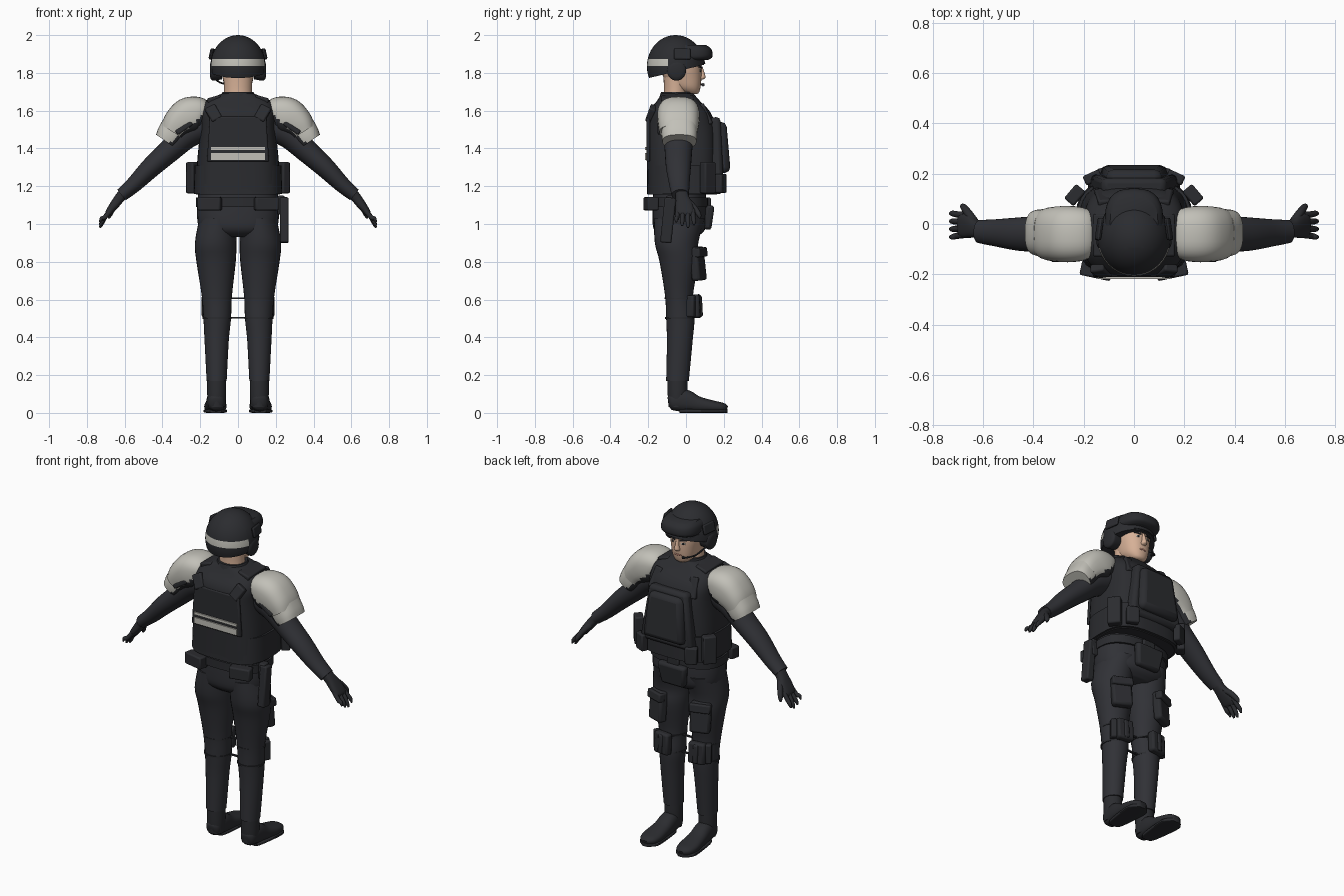
import bpy, bmesh, math
from mathutils import Vector, Matrix

if "Cube" in bpy.data.objects:
    bpy.data.objects.remove(bpy.data.objects["Cube"])


def material(name, rgb):
    m = bpy.data.materials.new(name)
    m.use_nodes = True
    m.diffuse_color = (*rgb, 1)
    bsdf = next(n for n in m.node_tree.nodes if n.type == 'BSDF_PRINCIPLED')
    bsdf.inputs["Base Color"].default_value = (*rgb, 1)
    return m


CLOTH = material("charcoal cloth", (0.030, 0.031, 0.037))
ARMOUR = material("black armour", (0.024, 0.025, 0.029))
GREY = material("light grey", (0.54, 0.53, 0.48))
SKIN = material("skin", (0.68, 0.44, 0.31))
LIP = material("lips", (0.42, 0.20, 0.15))


def finish(name, bm, mats, mirror=False, bevel=0, angle=40):
    bmesh.ops.recalc_face_normals(bm, faces=bm.faces)
    me = bpy.data.meshes.new(name)
    for f in bm.faces:
        f.smooth = True
    bm.to_mesh(me)
    bm.free()
    me.set_sharp_from_angle(angle=math.radians(angle))
    for m in mats if isinstance(mats, list) else [mats]:
        me.materials.append(m)
    ob = bpy.data.objects.new(name, me)
    bpy.context.collection.objects.link(ob)
    if bevel:
        b = ob.modifiers.new("bevel", 'BEVEL')
        b.width, b.segments = bevel, 2
    if mirror:
        ob.modifiers.new("mirror", 'MIRROR')
    return ob


def blend(rings, steps):
    # Catmull-Rom interpolation between the given rings
    out, n = [], len(rings)
    for i in range(n - 1):
        p = [rings[max(0, min(n - 1, i + k))] for k in (-1, 0, 1, 2)]
        for s in range(steps):
            t = s / steps
            out.append([0.5 * (2 * b + (c - a) * t + (2 * a - 5 * b + 4 * c - d) * t * t
                               + (3 * b - a - 3 * c + d) * t ** 3) for a, b, c, d in zip(*p)])
    return out + [list(rings[-1])]


def loft(name, rings, mats, side=(0, 1, 0), flat=False, power=2, segs=28, steps=4,
         mirror=False, rule=None):
    """Rings are (x, y, z, radius along side, radius across)."""
    rings = blend(rings, steps) if steps > 1 else rings
    bm, loops = bmesh.new(), []
    for i, r in enumerate(rings):
        a, b = rings[max(0, i - 1)], rings[min(len(rings) - 1, i + 1)]
        t = Vector((0, 0, 1)) if flat else (Vector(b[:3]) - Vector(a[:3])).normalized()
        u = Vector(side)
        u = (u - t * u.dot(t)).normalized()
        v = t.cross(u)
        loop = []
        for k in range(segs):
            c, s = math.cos(2 * math.pi * k / segs), math.sin(2 * math.pi * k / segs)
            c, s = (math.copysign(abs(w) ** (2 / power), w) for w in (c, s))
            loop.append(bm.verts.new(Vector(r[:3]) + u * c * r[3] + v * s * r[4]))
        loops.append(loop)
    for p, q in zip(loops, loops[1:]):
        for k in range(segs):
            j = (k + 1) % segs
            bm.faces.new((p[k], p[j], q[j], q[k]))
    bm.faces.new(loops[0])
    bm.faces.new(loops[-1])
    if rule:
        for f in bm.faces:
            f.material_index = rule(f.calc_center_median())
    return finish(name, bm, mats, mirror)


def box(name, loc, size, mat, rot=(0, 0, 0), taper=1, bevel=0.008, mirror=False):
    bm = bmesh.new()
    bmesh.ops.create_cube(bm, size=1)
    m = Matrix.Translation(loc)
    for ang, axis in zip(rot, "XYZ"):
        m = m @ Matrix.Rotation(math.radians(ang), 4, axis)
    for v in bm.verts:
        if v.co.z > 0:
            v.co.x *= taper
        v.co = m @ Vector(a * b for a, b in zip(v.co, size))
    return finish(name, bm, mat, mirror, bevel)


# Legs, pelvis and belt
loft("legs", [(.105, -.035, 1.03, .135, .1), (.118, -.05, .9, .115, .11), (.116, -.037, .8, .103, .104),
              (.112, -.037, .62, .074, .08), (.11, -.03, .5, .075, .073), (.113, -.033, .38, .068, .064),
              (.113, -.045, .17, .06, .053)], CLOTH, flat=True, mirror=True)
loft("pelvis", [(0, -.035, .93, .09, .13), (0, -.035, .97, .135, .2), (0, -.035, 1.05, .143, .217),
                (0, -.035, 1.17, .14, .21)], CLOTH, flat=True, power=2.4)
loft("belt", [(0, -.035, 1.09, .152, .222), (0, -.035, 1.14, .152, .222)], ARMOUR, flat=True, power=2.6, steps=1)
box("belt_pouches", (.15, -.185, 1.107), (.125, .06, .07), ARMOUR, rot=(0, 0, 12), mirror=True)
box("belt_buckle", (0, .122, 1.115), (.08, .02, .05), ARMOUR)
box("groin_pouch", (0, .12, 1.035), (.15, .045, .13), ARMOUR, rot=(-8, 0, 0), taper=1.25, bevel=.015)
box("holster", (.245, -.095, 1.02), (.045, .06, .24), ARMOUR, rot=(-6, 0, 0))
box("holster_hanger", (.228, -.08, 1.1), (.04, .05, .1), ARMOUR)

# Boots
loft("boot_shafts", [(.113, -.047, .03, .045, .045), (.113, -.045, .1, .052, .05), (.113, -.045, .185, .052, .05)],
     ARMOUR, flat=True, mirror=True)
loft("boots", [(.115, -.093, .055, .02, .025), (.115, -.075, .058, .042, .045), (.115, -.01, .065, .05, .06),
               (.117, .06, .046, .053, .043), (.12, .14, .034, .059, .032), (.12, .195, .028, .048, .025),
               (.12, .218, .022, .02, .014)], ARMOUR, side=(1, 0, 0), power=2.4, mirror=True)
loft("soles", [(.118, -.035, .01, .03, .01), (.118, 0, .01, .045, .01), (.12, .14, .01, .062, .01),
               (.12, .19, .01, .054, .01), (.12, .22, .01, .02, .01)], ARMOUR, side=(1, 0, 0), power=5, mirror=True)

# Thigh pouches, knee pads and knee straps
box("thigh_pouches", (.142, .062, .79), (.115, .05, .18), ARMOUR, rot=(6, 0, -22), bevel=.014, mirror=True)
box("thigh_pouch_flaps", (.147, .075, .85), (.12, .04, .05), ARMOUR, rot=(6, 0, -22), mirror=True)
box("knee_pads", (.115, .055, .565), (.1, .045, .125), ARMOUR, rot=(3, 0, -8), bevel=.012, mirror=True)
box("knee_pad_wings", (.165, .02, .565), (.035, .06, .115), ARMOUR, rot=(0, 0, -30), mirror=True)
box("knee_pad_ridges", (.117, .078, .565), (.03, .016, .11), ARMOUR, rot=(3, 0, -8), mirror=True)
for label, z, r in (("lower", .503, .077), ("upper", .607, .08)):
    loft(label + "_knee_straps", [(.111, -.033, z - .005, r, r), (.111, -.033, z + .005, r, r)],
         ARMOUR, flat=True, steps=1, mirror=True)
    box(label + "_knee_link", (0, -.02, z), (.09, .012, .008), ARMOUR, bevel=0)

# Vest with collar, cummerbund and panels
loft("vest", [(0, -.02, 1.155, .185, .222), (0, -.02, 1.33, .187, .216), (0, -.025, 1.5, .185, .2),
              (0, -.035, 1.59, .165, .2), (0, -.04, 1.65, .115, .175), (0, -.045, 1.69, .085, .085)],
     ARMOUR, flat=True, power=3.2, segs=40)
loft("cummerbund", [(0, -.012, 1.16, .194, .234), (0, -.012, 1.31, .19, .229)], ARMOUR, flat=True, power=3, segs=40, steps=1)
loft("collar", [(0, -.05, 1.64, .1, .11), (0, -.05, 1.7, .082, .082)], ARMOUR, flat=True, steps=1)
box("back_panel", (0, -.2, 1.45), (.33, .02, .24), ARMOUR, taper=.9)
box("front_panel", (0, .155, 1.4), (.35, .07, .33), ARMOUR, rot=(3, 0, 0), taper=.72, bevel=.02)
box("chest_pack", (0, .19, 1.405), (.27, .07, .27), ARMOUR, rot=(5, 0, 0), taper=.8, bevel=.028)
box("chest_pack_lid", (0, .218, 1.385), (.2, .012, .19), ARMOUR, rot=(5, 0, 0), taper=.85, bevel=.005)
for label, z, h in (("upper", 1.4, .016), ("lower", 1.358, .036)):
    box(label + "_back_stripe", (0, -.213, z), (.285, .009, h), GREY, bevel=0)
box("back_strap_tabs", (.13, -.185, 1.585), (.06, .035, .085), ARMOUR, rot=(-20, 28, 0), mirror=True)
box("shoulder_straps", (.125, -.045, 1.66), (.075, .17, .03), ARMOUR, rot=(0, 16, 0), mirror=True)
box("front_strap_tabs", (.125, .105, 1.58), (.05, .03, .12), ARMOUR, rot=(25, -8, 0), mirror=True)
box("side_pouches", (.235, .115, 1.245), (.075, .05, .165), ARMOUR, rot=(0, 0, -50), mirror=True)
box("front_pouches", (.165, .185, 1.215), (.07, .04, .1), ARMOUR, rot=(0, 0, -25), mirror=True)

# Arms and gloves
loft("arms", [(.17, -.04, 1.53, .085, .085), (.27, -.04, 1.475, .08, .075), (.36, -.04, 1.39, .073, .062),
              (.46, -.04, 1.3, .066, .054), (.55, -.035, 1.21, .054, .043), (.615, -.03, 1.155, .046, .036)],
     CLOTH, mirror=True)
loft("palms", [(.59, -.025, 1.18, .036, .03), (.625, -.02, 1.14, .035, .027), (.655, -.01, 1.1, .046, .024),
               (.685, -.005, 1.06, .047, .018), (.692, -.005, 1.045, .035, .01)], ARMOUR, power=2.5, mirror=True)
for i, (finger, tip) in enumerate((("little", 1.01), ("ring", .99), ("middle", .98), ("index", .995))):
    y = -.043 + .026 * i
    loft(finger + "_fingers", [(.672, y, 1.075, .013, .013), (.705, y * 1.1, 1.035, .0125, .013),
                               (.722, y * 1.2, tip + .02, .011, .011), (.731, y * 1.2, tip, .005, .005)],
         ARMOUR, segs=10, mirror=True)
loft("thumbs", [(.635, .01, 1.12, .016, .02), (.66, .045, 1.085, .016, .016), (.678, .068, 1.05, .013, .013),
                (.684, .074, 1.03, .005, .005)], ARMOUR, segs=10, mirror=True)


# Shoulder guards: pale shell above, dark lining below
def under(c):
    return 1 if c.z < 1.735 - .85 * c.x else 0


loft("shoulder_guards", [(.185, -.04, 1.575, .098, .08), (.215, -.04, 1.58, .108, .094), (.265, -.04, 1.568, .112, .1),
                         (.315, -.04, 1.53, .108, .086), (.345, -.04, 1.487, .1, .07)],
     [GREY, ARMOUR], power=2.6, segs=36, mirror=True, rule=under)
loft("shoulder_guard_cuffs", [(.333, -.035, 1.508, .094, .078), (.362, -.035, 1.465, .094, .073),
                              (.381, -.035, 1.437, .09, .064)],
     [GREY, ARMOUR], power=2.6, segs=36, mirror=True, rule=under)
box("shoulder_guard_straps", (.285, -.142, 1.51), (.1, .018, .028), ARMOUR, rot=(0, 35, 0), mirror=True)

# Head and face
loft("neck", [(0, -.06, 1.62, .065, .078), (0, -.055, 1.7, .062, .074), (0, -.055, 1.8, .065, .078)], SKIN, flat=True)
loft("head", [(0, .036, 1.687, .022, .025), (0, .024, 1.697, .045, .045), (0, 0, 1.725, .077, .068),
              (0, -.018, 1.775, .1, .082), (0, -.025, 1.83, .107, .092), (0, -.03, 1.9, .108, .092)],
     SKIN, flat=True, power=2.3)
loft("nose", [(0, .075, 1.835, .012, .009), (0, .083, 1.8, .015, .011), (0, .083, 1.775, .02, .017),
              (0, .075, 1.764, .012, .012)], SKIN, flat=True, segs=12)
box("mouth", (0, .073, 1.738), (.044, .014, .011), LIP, bevel=.004)
box("eye_whites", (.034, .0735, 1.812), (.026, .009, .012), GREY, rot=(0, 0, -18), bevel=.003, mirror=True)
box("pupils", (.034, .077, 1.812), (.011, .007, .012), ARMOUR, rot=(0, 0, -18), bevel=.002, mirror=True)
box("eyebrows", (.036, .076, 1.831), (.042, .009, .009), ARMOUR, rot=(0, -8, -18), bevel=.002, mirror=True)

# Helmet shell trimmed along a sloping rim, with a pale band at the back
bm = bmesh.new()
bmesh.ops.create_uvsphere(bm, u_segments=40, v_segments=24, radius=1)
for v in bm.verts:
    v.co = Vector((v.co.x * .146, v.co.y * .152 - .055, v.co.z * .165 + 1.835))


def cut(co, no, clear=False):
    bmesh.ops.bisect_plane(bm, geom=bm.verts[:] + bm.edges[:] + bm.faces[:], plane_co=co, plane_no=no, clear_inner=clear)


cut((0, -.2, 1.772), (0, -.24, 1), True)
bmesh.ops.holes_fill(bm, edges=[e for e in bm.edges if e.is_boundary])
for z in (1.836, 1.874):
    cut((0, 0, z), (0, 0, 1))
cut((0, -.095, 0), (0, 1, 0))
for f in bm.faces:
    c = f.calc_center_median()
    f.material_index = int(1.836 < c.z < 1.874 and c.y < -.095 and abs(f.normal.z) < .9)
finish("helmet", bm, [ARMOUR, GREY])
loft("helmet_brim", [(0, -.01, 1.848, .112, .118), (0, -.015, 1.872, .112, .126)], ARMOUR, flat=True, steps=1)
loft("goggles", [(0, .01, 1.868, .105, .1), (0, .015, 1.885, .125, .115), (0, .01, 1.925, .125, .112),
                 (0, .005, 1.948, .1, .095)], ARMOUR, flat=True, power=2.6)
box("helmet_rails", (.138, -.02, 1.9), (.016, .09, .06), ARMOUR, rot=(0, -12, 8), mirror=True)
loft("ear_cups", [(.085, -.05, 1.812, .044, .046), (.125, -.05, 1.812, .05, .053), (.14, -.05, 1.812, .048, .05),
                  (.148, -.05, 1.812, .032, .034)], ARMOUR, mirror=True)
loft("microphone", [(-.13, -.01, 1.79, .006, .006), (-.105, .05, 1.755, .005, .005), (-.06, .085, 1.738, .005, .005),
                    (-.04, .09, 1.737, .009, .009)], ARMOUR, side=(0, 0, 1), segs=8)
